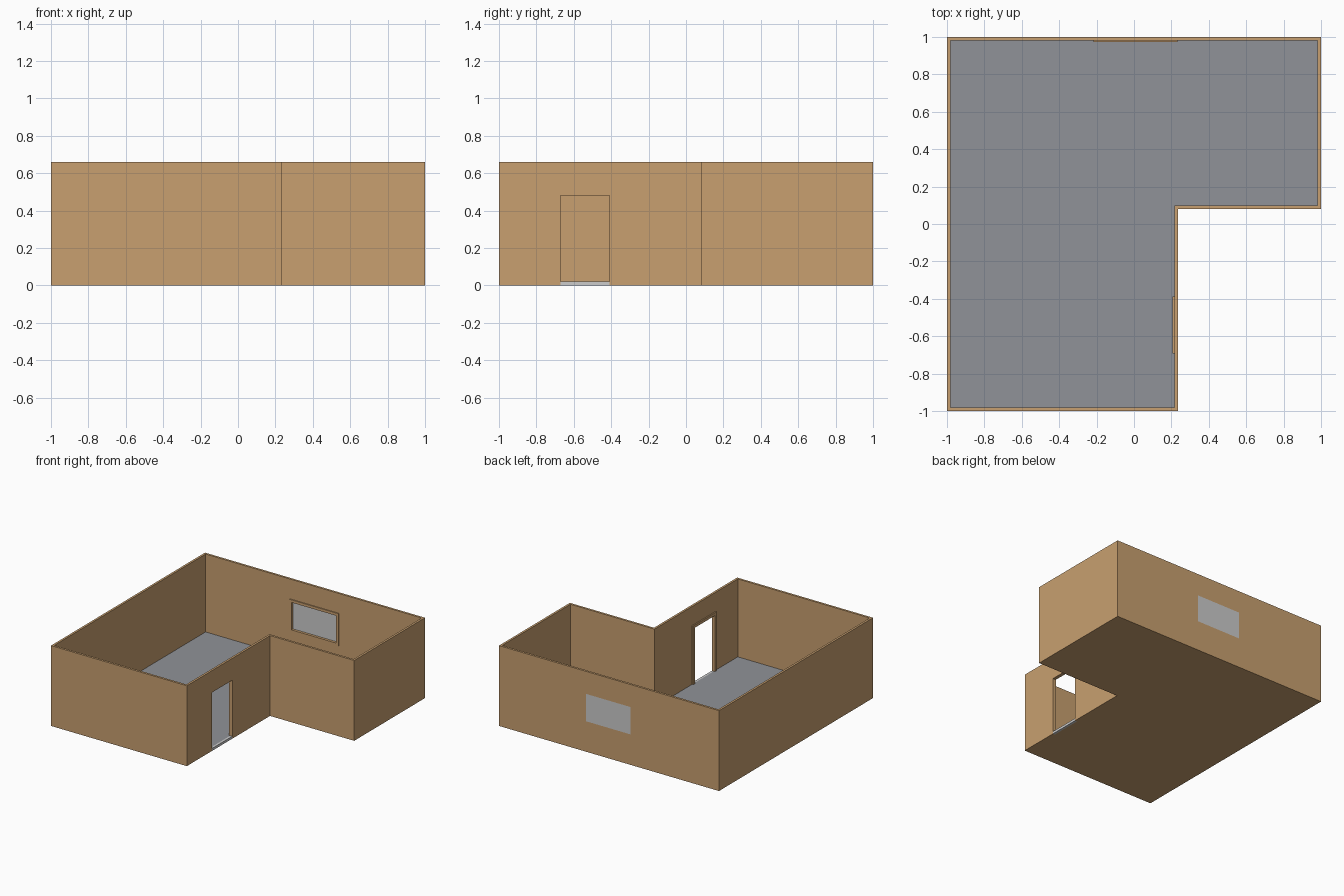
import bpy, bmesh
from mathutils import Vector

if "Cube" in bpy.data.objects:
    bpy.data.objects.remove(bpy.data.objects["Cube"])

H = 0.66        # wall height
FLOOR = 0.02    # floor level
OUTER = [(-1, -1), (0.235, -1), (0.235, 0.08), (1, 0.08), (1, 1), (-1, 1)]
INNER = [(-0.982, -0.982), (0.217, -0.982), (0.217, 0.098),
         (0.982, 0.098), (0.982, 0.982), (-0.982, 0.982)]


def material(name, color):
    m = bpy.data.materials.new(name)
    m.diffuse_color = (*color, 1)
    m.use_nodes = True
    m.node_tree.nodes["Principled BSDF"].inputs["Base Color"].default_value = m.diffuse_color
    return m


BROWN = material("tan_wall", (0.58, 0.35, 0.16))
SLATE = material("slate_floor", (0.28, 0.29, 0.315))


def finish(name, bm, mat=None):
    bmesh.ops.recalc_face_normals(bm, faces=bm.faces)
    me = bpy.data.meshes.new(name)
    bm.to_mesh(me)
    bm.free()
    ob = bpy.data.objects.new(name, me)
    bpy.context.collection.objects.link(ob)
    if mat:
        me.materials.append(mat)
    return ob


def prism(name, pts, depth, mat=None):
    """Extrude a flat polygon of 3D points along the depth vector."""
    bm = bmesh.new()
    face = bm.faces.new([bm.verts.new(p) for p in pts])
    ext = bmesh.ops.extrude_face_region(bm, geom=[face])
    verts = [g for g in ext["geom"] if isinstance(g, bmesh.types.BMVert)]
    bmesh.ops.translate(bm, verts=verts, vec=Vector(depth))
    return finish(name, bm, mat)


def box(name, lo, hi, mat=None):
    pts = [(lo[0], lo[1], lo[2]), (hi[0], lo[1], lo[2]),
           (hi[0], hi[1], lo[2]), (lo[0], hi[1], lo[2])]
    return prism(name, pts, (0, 0, hi[2] - lo[2]), mat)


def arch(a0, a1, z0, z1, w):
    """Upside-down U outline around an opening."""
    return [(a0 - w, z0), (a0 - w, z1 + w), (a1 + w, z1 + w), (a1 + w, z0),
            (a1, z0), (a1, z1), (a0, z1), (a0, z0)]


# L-shaped wall shell, open at top and bottom
bm = bmesh.new()
rings = [[bm.verts.new((x, y, z)) for x, y in loop]
         for loop, z in ((OUTER, 0), (OUTER, H), (INNER, H), (INNER, 0))]
for r in range(4):
    a, b = rings[r], rings[(r + 1) % 4]
    for i in range(6):
        j = (i + 1) % 6
        bm.faces.new((a[i], a[j], b[j], b[i]))
walls = finish("walls", bm, BROWN)

# Door and window openings
D0, D1, DZ = -0.67, -0.41, 0.48
W0, W1, WZ0, WZ1 = -0.195, 0.21, 0.25, 0.475
cutters = [box("door_cutter", (0.15, D0, -0.1), (0.3, D1, DZ), BROWN),
           box("window_cutter", (W0, 0.9, WZ0), (W1, 1.1, WZ1), BROWN)]
for c in cutters:
    c.hide_render = True
    c.hide_viewport = True
    mod = walls.modifiers.new(c.name, "BOOLEAN")
    mod.object = c
    mod.operation = "DIFFERENCE"
    mod.solver = "EXACT"

# Floor slab on a thin base
prism("floor_base", [(x, y, 0) for x, y in INNER], (0, 0, 0.004), BROWN)
prism("floor", [(x, y, 0.004) for x, y in INNER], (0, 0, FLOOR - 0.004), SLATE)

# Door threshold and inside trim
box("door_threshold", (0.217, D0, 0), (0.235, D1, FLOOR))
prism("door_trim", [(0.207, y, z) for y, z in arch(D0, D1, FLOOR, DZ, 0.023)],
      (0.01, 0, 0), BROWN)

# Window pane, inside trim and sill
box("window_pane", (W0, 0.995, WZ0), (W1, 1, WZ1))
prism("window_trim", [(x, 0.974, z) for x, z in arch(W0, W1, WZ0, WZ1, 0.022)],
      (0, 0.008, 0), BROWN)
box("window_sill", (W0 - 0.022, 0.974, WZ0 - 0.02), (W1 + 0.022, 0.982, WZ0), BROWN)
